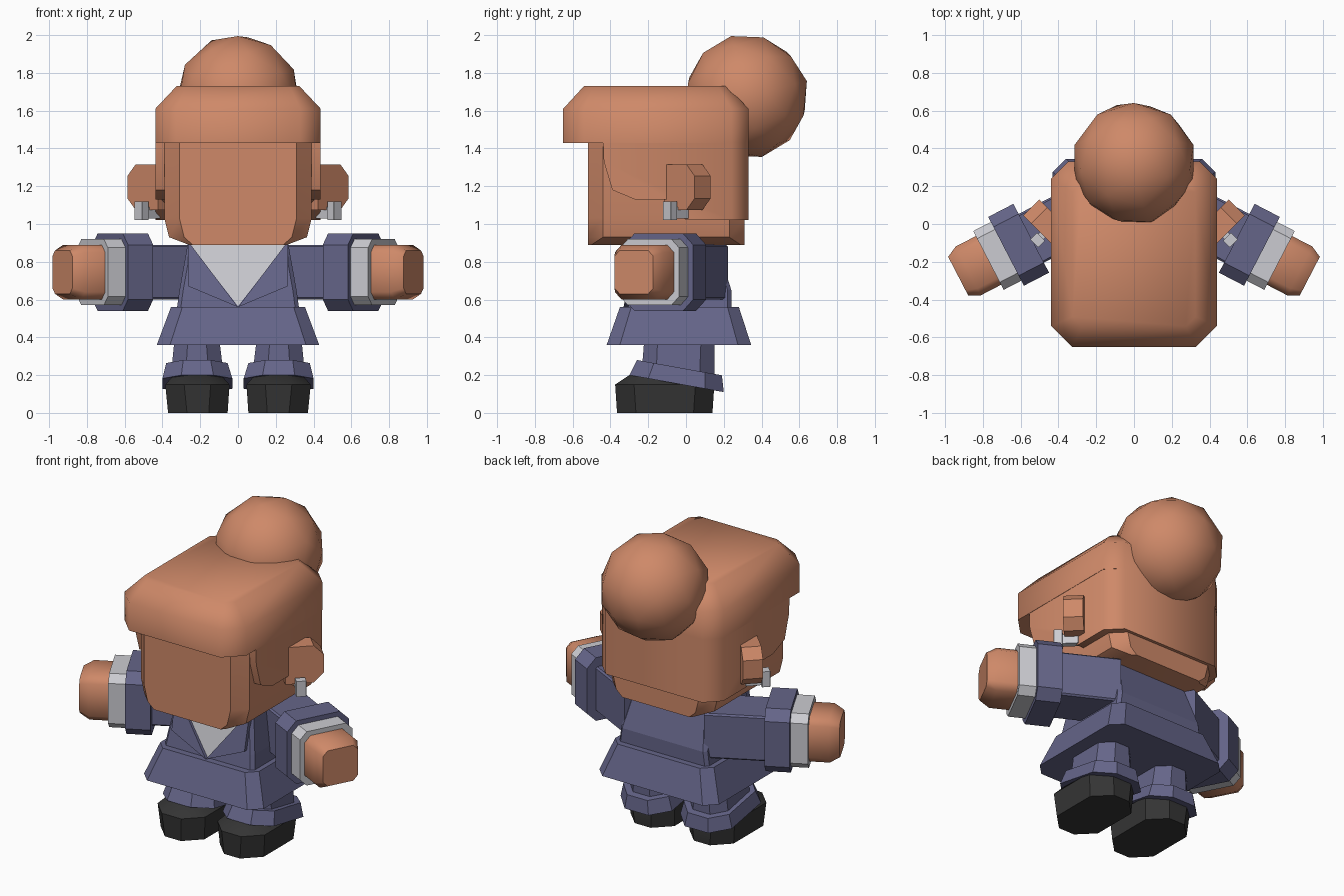
import bpy, bmesh, math
from mathutils import Matrix, Vector

cube = bpy.data.objects.get("Cube")
if cube:
    bpy.data.objects.remove(cube, do_unlink=True)


def material(name, r, g, b):
    m = bpy.data.materials.new(name)
    m.use_nodes = True
    m.diffuse_color = (r, g, b, 1)
    m.node_tree.nodes["Principled BSDF"].inputs["Base Color"].default_value = (r, g, b, 1)
    return m


SKIN = material("clay_orange", 0.62, 0.25, 0.14)
CLOTH = material("slate_purple", 0.13, 0.13, 0.25)
GREY = material("light_grey", 0.60, 0.60, 0.64)
BLACK = material("charcoal", 0.035, 0.035, 0.035)


def finish(bm, name, mat, smooth):
    bmesh.ops.recalc_face_normals(bm, faces=bm.faces[:])
    mesh = bpy.data.meshes.new(name)
    bm.to_mesh(mesh)
    bm.free()
    mesh.materials.append(mat)
    ob = bpy.data.objects.new(name, mesh)
    bpy.context.scene.collection.objects.link(ob)
    if smooth:
        bpy.ops.object.select_all(action="DESELECT")
        ob.select_set(True)
        bpy.context.view_layer.objects.active = ob
        bpy.ops.object.shade_smooth_by_angle(angle=math.radians(smooth))
    return ob


def loft(name, rings, mat, smooth=0, matrix=None, side=1):
    """Skin matching rings of points and cap the ends; side -1 mirrors in x."""
    bm = bmesh.new()
    place = Matrix.Diagonal((side, 1, 1, 1)) @ (matrix or Matrix())
    loops = [[bm.verts.new(place @ Vector(p)) for p in ring] for ring in rings]
    n = len(loops[0])
    for a, b in zip(loops, loops[1:]):
        for i in range(n):
            j = (i + 1) % n
            bm.faces.new((a[i], a[j], b[j], b[i]))
    bm.faces.new(loops[0][::-1])
    bm.faces.new(loops[-1])
    return finish(bm, name, mat, smooth)


def ring(z, x0, x1, y0, y1, cut, back_cut=None, tilt=0):
    """Rectangle with cut corners; tilt lowers it towards the back."""
    c, d = cut, cut if back_cut is None else back_cut
    pts = [(x0 + c, y0), (x1 - c, y0), (x1, y0 + c), (x1, y1 - d),
           (x1 - d, y1), (x0 + d, y1), (x0, y1 - d), (x0, y0 + c)]
    return [(x, y, z - tilt * (y - y0)) for x, y in pts]


def sym(z, hx, y0, y1, cut, back_cut=None):
    return ring(z, -hx, hx, y0, y1, cut, back_cut)


# Face block, tapered at the chin
loft("face", [sym(0.89, 0.26, -0.52, 0.31, 0.02), sym(0.93, 0.365, -0.52, 0.31, 0.08),
              sym(1.03, 0.39, -0.52, 0.31, 0.08), sym(1.5, 0.39, -0.52, 0.31, 0.08)], SKIN, 35)

# Hair: overhanging cap, then side and back hair cut from one profile
loft("hair_cap", [sym(1.43, 0.438, -0.65, 0.33, 0.11, 0.09),
                  sym(1.61, 0.438, -0.65, 0.33, 0.11, 0.09),
                  sym(1.73, 0.325, -0.54, 0.22, 0.05)], SKIN, 50)
hair = [(-0.44, 1.46), (-0.435, 1.33), (-0.39, 1.18), (-0.27, 1.13), (-0.1, 1.13),
        (0, 1.02), (0.33, 1.02), (0.33, 1.46)]
loft("hair_sides", [[(x, min(y, limit), z) for y, z in hair]
                    for x, limit in ((-0.436, 0.24), (-0.346, 0.33), (0.346, 0.33), (0.436, 0.24))],
     SKIN, 50)

# Hair bun
bm = bmesh.new()
bmesh.ops.create_icosphere(bm, subdivisions=2, radius=0.33,
                           matrix=Matrix.Translation((0, 0.32, 1.675)) @ Matrix.Rotation(0.25, 4, "X"))
finish(bm, "hair_bun", SKIN, 50)

# Jacket body, skirt and shirt front
loft("jacket_body", [sym(0.54, 0.325, -0.31, 0.24, 0.02), sym(0.65, 0.31, -0.29, 0.24, 0.02),
                     sym(0.93, 0.26, -0.23, 0.15, 0.02)], CLOTH)
loft("jacket_skirt", [sym(0.36, 0.43, -0.42, 0.345, 0.07), sym(0.56, 0.355, -0.35, 0.28, 0.06)], CLOTH)


def chest_plate(name, outline, thick, mat, side=1):
    front = [(x, -0.31 + (z - 0.54) * 0.205, z) for x, z in outline]
    loft(name, [[(x, y + 0.02, z) for x, y, z in front],
                [(x, y - thick, z) for x, y, z in front]], mat, side=side)


chest_plate("shirt_front", [(-0.27, 0.91), (0, 0.565), (0.27, 0.91)], 0.008, GREY)

# Arm frame: local z runs out along the arm, local y is up
ARM = Matrix(((0.46, 0, 0.888, 0.61), (0.888, 0, -0.46, -0.11), (0, 1, 0, 0.745), (0, 0, 0, 1)))
# Ear frame: local z is the ear's thickness, local x runs outwards
r = math.sqrt(0.5)
EAR = Matrix(((r, 0, r, 0.38), (r, 0, -r, -0.075), (0, 1, 0, 1.195), (0, 0, 0, 1)))


def square(t, h, cut):
    return ring(t, -h, h, -h, h, cut)


for side, label in ((1, "left"), (-1, "right")):
    # Lapel
    chest_plate(label + "_lapel", [(0.265, 0.91), (0, 0.56), (0.262, 0.67)], 0.025, CLOTH, side)

    # Arm, sleeve cuff, shirt cuff and hand
    loft(label + "_arm", [square(-0.44, 0.145, 0.01), square(0, 0.145, 0.01)], CLOTH, 0, ARM, side)
    loft(label + "_sleeve_cuff", [square(-0.075, 0.205, 0.06), square(0.075, 0.205, 0.06)],
         CLOTH, 0, ARM, side)
    loft(label + "_shirt_cuff", [square(0.05, 0.175, 0.045), square(0.18, 0.175, 0.045)],
         GREY, 0, ARM, side)
    loft(label + "_hand", [square(0.15, 0.145, 0.04), square(0.3, 0.145, 0.04),
                           square(0.36, 0.115, 0.03)], SKIN, 50, ARM, side)

    # Ear with cut outer corners
    ear = [(0, -0.12), (0.17, -0.12), (0.23, -0.06), (0.23, 0.06), (0.17, 0.12), (0, 0.12)]
    loft(label + "_ear", [[(u, v, t) for u, v in ear] for t in (-0.06, 0.06)], SKIN, 0, EAR, side)

    # Earring block and its stem
    for part, x, y, h, w, z0, z1 in (("earring", 0.51, -0.085, 0.025, 0.03, 1.02, 1.12),
                                     ("earring_stem", 0.46, -0.035, 0.05, 0.02, 1.03, 1.09)):
        frame = Matrix.Translation((x, y, 0)) @ Matrix.Rotation(-math.pi / 4, 4, "Z")
        loft(label + "_" + part, [ring(z, -h, h, -w, w, 0.002) for z in (z0, z1)],
             GREY, 0, frame, side)

    # Trouser leg and tilted hem
    loft(label + "_leg", [ring(0.15, 0.07, 0.36, -0.24, 0.15, 0.08),
                          ring(0.4, 0.1, 0.335, -0.22, 0.15, 0.07)], CLOTH, 0, None, side)
    loft(label + "_trouser_hem", [ring(0.2, 0.03, 0.4, -0.3, 0.2, 0.1, tilt=0.18),
                                  ring(0.28, 0.055, 0.38, -0.26, 0.19, 0.09, tilt=0.18)],
         CLOTH, 0, None, side)

    # Shoe
    loft(label + "_shoe", [ring(0, 0.055, 0.37, -0.365, 0.14, 0.1),
                           ring(0.15, 0.045, 0.385, -0.375, 0.15, 0.1),
                           ring(0.2, 0.09, 0.34, -0.3, 0.12, 0.08)], BLACK, 35, None, side)
